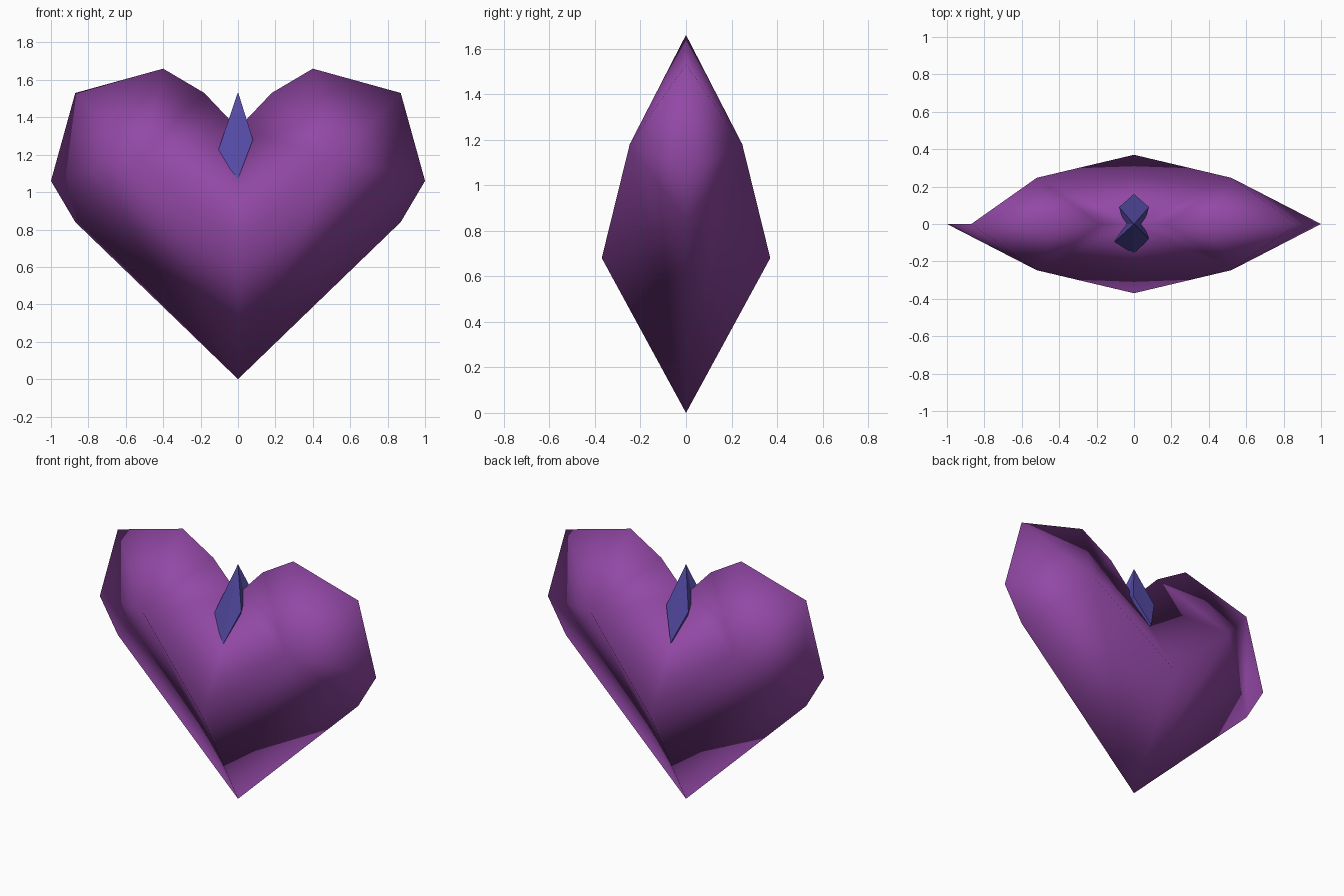
import bpy, bmesh

if "Cube" in bpy.data.objects:
    bpy.data.objects.remove(bpy.data.objects["Cube"])

# half outline from bottom tip to top notch (x, z), plus the raised points
RIM = [(0, 0), (0.87, 0.84), (1.0, 1.06), (0.87, 1.53), (0.4, 1.66), (0.18, 1.53), (0, 1.34)]
LOBE = (0.52, 0.247, 1.18)
CENTRE = (0, 0.37, 0.68)


def make_object(name, tris, colour, smooth):
    """Weld a list of coordinate polygons into one coloured mesh."""
    bm = bmesh.new()
    for tri in tris:
        bm.faces.new([bm.verts.new(p) for p in tri])
    bmesh.ops.remove_doubles(bm, verts=bm.verts[:], dist=0.001)
    bmesh.ops.recalc_face_normals(bm, faces=bm.faces[:])
    for f in bm.faces:
        f.smooth = smooth
    mesh = bpy.data.meshes.new(name)
    bm.to_mesh(mesh)
    bm.free()
    mat = bpy.data.materials.new(name + "_colour")
    mat.diffuse_color = colour
    mat.use_nodes = True
    mat.node_tree.nodes["Principled BSDF"].inputs["Base Color"].default_value = mat.diffuse_color
    mesh.materials.append(mat)
    obj = bpy.data.objects.new(name, mesh)
    bpy.context.collection.objects.link(obj)
    return obj


# heart: each quarter is a fan of triangles around its lobe point
heart = []
for sx in (1, -1):
    for sy in (1, -1):
        def put(p):
            return (p[0] * sx, p[1] * sy, p[2])
        rim = [(x, 0, z) for x, z in RIM]
        if sx < 0 and sy > 0:
            # the back left side corner is a flat flap
            heart.append([put(p) for p in rim[1:4]])
            del rim[2]
        loop = [CENTRE] + rim + [CENTRE]
        for a, b in zip(loop, loop[1:]):
            heart.append([put(LOBE), put(a), put(b)])
make_object("heart", heart, (0.29, 0.065, 0.38, 1), True)

# small gem sitting over the notch, pinched at the middle
top, base = (0, 0, 1.535), (0, 0, 1.08)
gem = []
sides = {-1: ((-0.11, -0.10, 1.21), (0, -0.155, 1.07), (0.08, -0.08, 1.28)),
         1: ((-0.08, 0.09, 1.28), (0, 0.16, 1.08), (0.08, 0.09, 1.28))}
for left, low, right in sides.values():
    for corner, waist in ((left, (-0.05, 0, 1.32)), (right, (0.05, 0, 1.32))):
        gem += [[top, corner, low], [top, waist, corner],
                [base, low, corner], [base, corner, waist]]
make_object("gem", gem, (0.09, 0.07, 0.38, 1), False)
